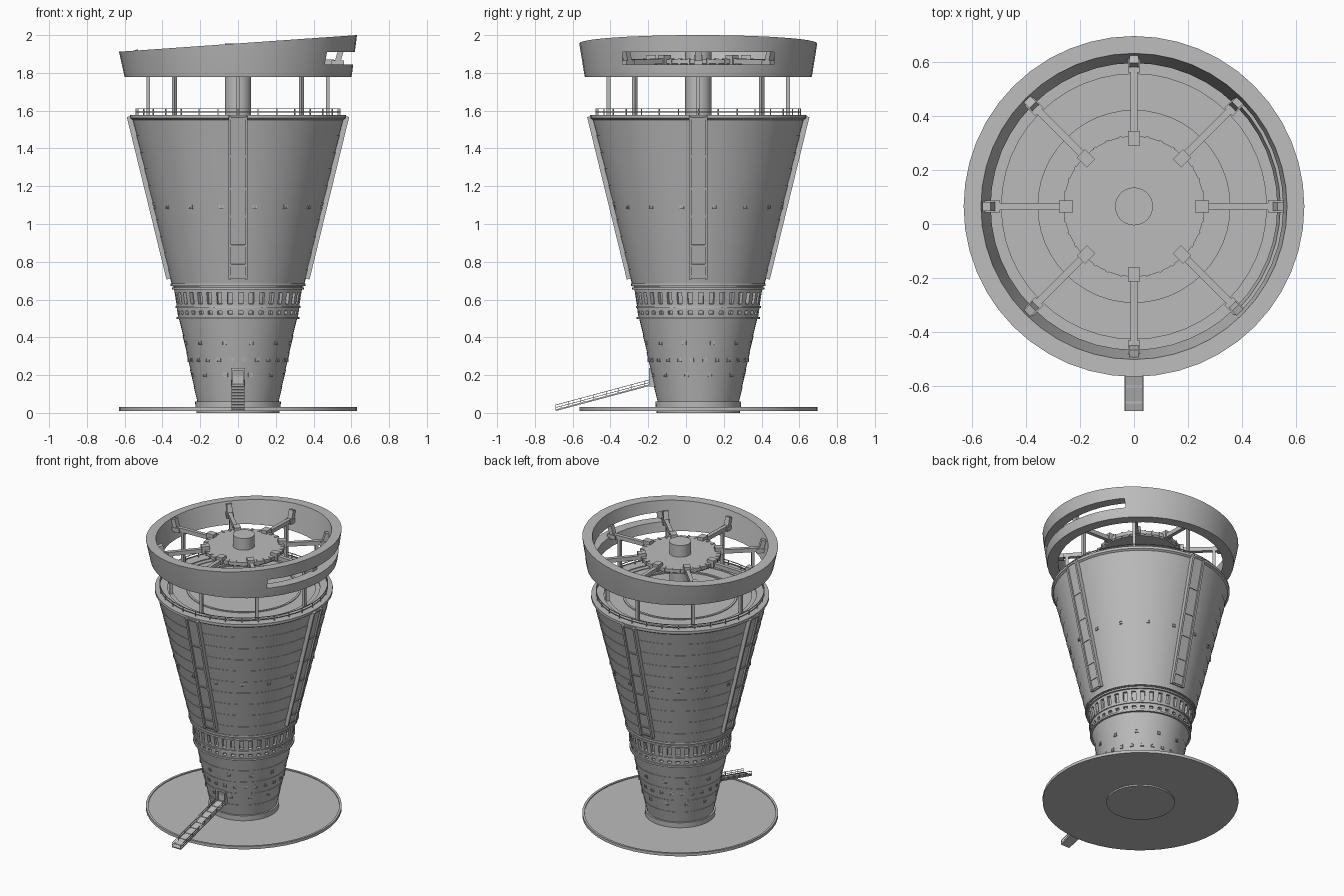
import bpy, bmesh, math
from mathutils import Matrix, Vector

AXIS_Y = 0.065
SEG = 48
TAU = math.tau

cube = bpy.data.objects.get("Cube")
if cube:
    bpy.data.objects.remove(cube, do_unlink=True)

grey = bpy.data.materials.new("plain grey")
grey.use_nodes = True
GREY = (0.5, 0.5, 0.5, 1)
grey.diffuse_color = GREY
grey.node_tree.nodes["Principled BSDF"].inputs["Base Color"].default_value = GREY


def finish(name, bm, smooth=True):
    """Turn a bmesh into a named object on the tower axis."""
    bmesh.ops.recalc_face_normals(bm, faces=bm.faces)
    me = bpy.data.meshes.new(name)
    bm.to_mesh(me)
    bm.free()
    me.materials.append(grey)
    if smooth:
        me.shade_smooth()
        me.set_sharp_from_angle(angle=math.radians(30))
    ob = bpy.data.objects.new(name, me)
    ob.location.y = AXIS_Y
    bpy.context.collection.objects.link(ob)
    return ob


def lathe_bm(profile, seg=SEG, closed=False):
    """Spin (radius, z) points; closed joins the last point to the first."""
    bm = bmesh.new()
    rings = []
    for r, z in profile:
        if r == 0:
            rings.append([bm.verts.new((0, 0, z))] * seg)
        else:
            rings.append([bm.verts.new((r * math.cos(TAU * i / seg), r * math.sin(TAU * i / seg), z))
                          for i in range(seg)])
    pairs = list(zip(rings, rings[1:] + rings[:1]))
    for a, b in pairs if closed else pairs[:-1]:
        for i in range(seg):
            j = (i + 1) % seg
            bm.faces.new(list(dict.fromkeys((a[i], a[j], b[j], b[i]))))
    return bm


def lathe(name, profile, seg=SEG, closed=False):
    return finish(name, lathe_bm(profile, seg, closed))


def hoop(name, r0, r1, z0, z1):
    return lathe(name, [(r0, z0), (r1, z0), (r1, z1), (r0, z1)], closed=True)


def box(bm, r0, r1, width, z0, z1, angle=0, side=0):
    """Box from radius r0 to r1, turned about the axis."""
    m = (Matrix.Rotation(angle, 4, 'Z')
         @ Matrix.Translation(((r0 + r1) / 2, side, (z0 + z1) / 2))
         @ Matrix.Diagonal((r1 - r0, width, z1 - z0, 1)))
    bmesh.ops.create_cube(bm, size=1, matrix=m)


def bar(bm, start, end, width, thick, angle=0, side=0):
    """Slanted bar between two (radius, z) points."""
    a, b = Vector((start[0], 0, start[1])), Vector((end[0], 0, end[1]))
    d = b - a
    tilt = math.atan2(d.x, d.z)
    m = (Matrix.Rotation(angle, 4, 'Z')
         @ Matrix.Translation((a + b) / 2 + Vector((0, side, 0)))
         @ Matrix.Rotation(tilt, 4, 'Y')
         @ Matrix.Diagonal((thick, width, d.length, 1)))
    bmesh.ops.create_cube(bm, size=1, matrix=m)


def around(count, start=0):
    return [start + TAU * i / count for i in range(count)]


def lower_r(z):
    return 0.215 + (z - 0.06) * 0.216


def upper_r(z):
    return 0.355 + (z - 0.7) * 0.238


def courses(radius, z0, z1, count):
    """Overlapping plate courses up a cone."""
    pts = []
    for i in range(count):
        a, b = z0 + (z1 - z0) * i / count, z0 + (z1 - z0) * (i + 1) / count
        pts += [(radius(a), a), (radius(b) + 0.003, b)]
    return pts


# Base disc with raised lip and foot
lathe("base_disc", [(0, 0.01), (0.63, 0.01), (0.63, 0.03), (0.615, 0.03), (0.615, 0.024), (0, 0.024)])
lathe("base_foot", [(0, 0), (0.22, 0), (0.22, 0.012), (0, 0.012)])
lathe("tower_plinth", [(0, 0.02), (0.225, 0.02), (0.227, 0.06), (0, 0.06)])

# Tower shell
lathe("lower_tower", [(0, 0.05)] + courses(lower_r, 0.05, 0.5, 5) + [(0, 0.5)])
lathe("upper_tower", [(0, 0.67)] + courses(upper_r, 0.67, 1.56, 10) + [(0, 1.56)])

# Window band with recessed openings
bm = lathe_bm([(0, 0.5), (0.316, 0.5), (0.319, 0.52), (0.322, 0.54), (0.326, 0.575),
               (0.336, 0.64), (0.341, 0.67), (0, 0.67)], 72)
bm.faces.ensure_lookup_table()
holes = []
for f in bm.faces:
    c = f.calc_center_median()
    index = int((math.atan2(c.y, c.x) % TAU) / TAU * 72)
    if index % 2 == 0 and c.xy.length > 0.28 and (0.52 < c.z < 0.54 or 0.58 < c.z < 0.635):
        holes.append(f)
bmesh.ops.recalc_face_normals(bm, faces=bm.faces)
bmesh.ops.inset_individual(bm, faces=holes, thickness=0.002)
bmesh.ops.inset_individual(bm, faces=holes, thickness=0.0005, depth=-0.02)
finish("window_band", bm, smooth=False)
hoop("band_lower_rim", 0.3, 0.326, 0.496, 0.508)
hoop("band_middle_rim", 0.31, 0.331, 0.556, 0.566)
hoop("band_upper_rim", 0.32, 0.35, 0.652, 0.664)
hoop("band_top_rim", 0.33, 0.357, 0.672, 0.686)

# Small hatches in rows round the shell
bm = bmesh.new()
for z, count, radius in ((0.2, 12, lower_r), (0.28, 24, lower_r), (0.37, 12, lower_r), (1.09, 16, upper_r)):
    for a in around(count, TAU / count / 2):
        r = radius(z)
        for dz in (-0.011, 0.007):
            box(bm, r - 0.02, r + 0.006, 0.022, z + dz, z + dz + 0.004, a)
        for s in (-0.009, 0.009):
            box(bm, r - 0.02, r + 0.006, 0.004, z - 0.011, z + 0.011, a, s)
finish("hatch_frames", bm, False)

# Four slanted guide channels
bm = bmesh.new()
low, high = Vector((0.362, 0.71)), Vector((0.572, 1.57))
for a in around(4):
    bar(bm, low, high, 0.08, 0.012, a)
    for s in (-0.043, 0.043):
        bar(bm, low, high, 0.014, 0.034, a, s)
    for t in (0.01, 0.08, 0.2, 0.38, 0.55, 0.75, 0.985):
        p = low.lerp(high, t)
        bar(bm, p, p + (high - low) * 0.012, 0.09, 0.024, a)
finish("guide_channels", bm, False)

# Deck and its railing
lathe("deck", [(0, 1.55), (0.558, 1.55), (0.573, 1.56), (0.573, 1.578), (0.49, 1.578), (0.49, 1.572),
               (0.46, 1.572), (0.46, 1.567), (0.37, 1.567), (0.37, 1.572), (0.355, 1.572),
               (0.355, 1.564), (0, 1.564)])
for name, z in (("lower_deck_rail", 1.593), ("upper_deck_rail", 1.61)):
    hoop(name, 0.538, 0.543, z - 0.002, z + 0.002)
bm = bmesh.new()
for a in around(32):
    box(bm, 0.538, 0.543, 0.005, 1.57, 1.61, a)
finish("deck_rail_posts", bm, False)

# Central column, hub disc and bolts
lathe("central_column", [(0, 1.56), (0.07, 1.56), (0.07, 1.955), (0, 1.955)], 32)
lathe("hub_disc", [(0, 1.84), (0.25, 1.84), (0.26, 1.85), (0.26, 1.872), (0, 1.872)])
bm = bmesh.new()
for a in around(32):
    box(bm, 0.235, 0.263, 0.012, 1.845, 1.876, a)
finish("hub_bolts", bm, False)

# Eight posts, arms and brackets
bm = bmesh.new()
for a in around(8):
    box(bm, 0.465, 0.485, 0.02, 1.56, 1.86, a)
finish("roof_posts", bm, False)
bm = bmesh.new()
for a in around(8):
    bar(bm, (0.25, 1.862), (0.53, 1.855), 0.026, 0.028, a)
    box(bm, 0.225, 0.278, 0.044, 1.845, 1.895, a)
    box(bm, 0.495, 0.56, 0.044, 1.835, 1.865, a)
    bar(bm, (0.525, 1.85), (0.545, 1.92), 0.034, 0.03, a)
finish("roof_arms", bm, False)

# Slanted crown ring with one long opening
bm = lathe_bm([(0.53, 1.778), (0.6, 1.778), (0.603, 1.79), (0.63, 1.95), (0.566, 1.95)], SEG, True)
for v in bm.verts:
    if v.co.z > 1.9:
        v.co.z = 1.956 + 0.07 * v.co.x
crown = finish("crown_ring", bm)
bm = bmesh.new()
box(bm, 0.3, 0.8, 0.8, 1.845, 1.91)
cutter = finish("crown_opening_cutter", bm, False)
cutter.hide_render = True
mod = crown.modifiers.new("opening", 'BOOLEAN')
mod.operation, mod.solver, mod.object = 'DIFFERENCE', 'EXACT', cutter
bpy.context.view_layer.objects.active = crown
bpy.ops.object.modifier_apply(modifier=mod.name)
bpy.data.objects.remove(cutter, do_unlink=True)
crown.data.set_sharp_from_angle(angle=math.radians(30))

# Doorway and sloping walkway at the front
FRONT = -math.pi / 2
bm = bmesh.new()
for s in (-0.032, 0.032):
    box(bm, 0.2, 0.262, 0.01, 0.14, 0.235, FRONT, s)
box(bm, 0.2, 0.262, 0.074, 0.225, 0.237, FRONT)
box(bm, 0.2, 0.245, 0.06, 0.14, 0.23, FRONT)
finish("doorway", bm, False)
bm = bmesh.new()
foot, top = Vector((0.755, 0.014)), Vector((0.22, 0.157))
bar(bm, foot, top, 0.07, 0.008, FRONT)
for s in (-0.033, 0.033):
    for h in (0.014, 0.028):
        lift = Vector((0, h))
        bar(bm, foot + lift, top + lift, 0.003, 0.003, FRONT, s)
    for i in range(9):
        p = foot.lerp(top, i / 8)
        box(bm, p.x - 0.0015, p.x + 0.0015, 0.003, p.y, p.y + 0.028, FRONT, s)
for i in range(9):
    p = foot.lerp(top, (i + 0.5) / 9)
    box(bm, p.x - 0.003, p.x + 0.003, 0.07, p.y, p.y + 0.006, FRONT)
finish("walkway", bm, False)
